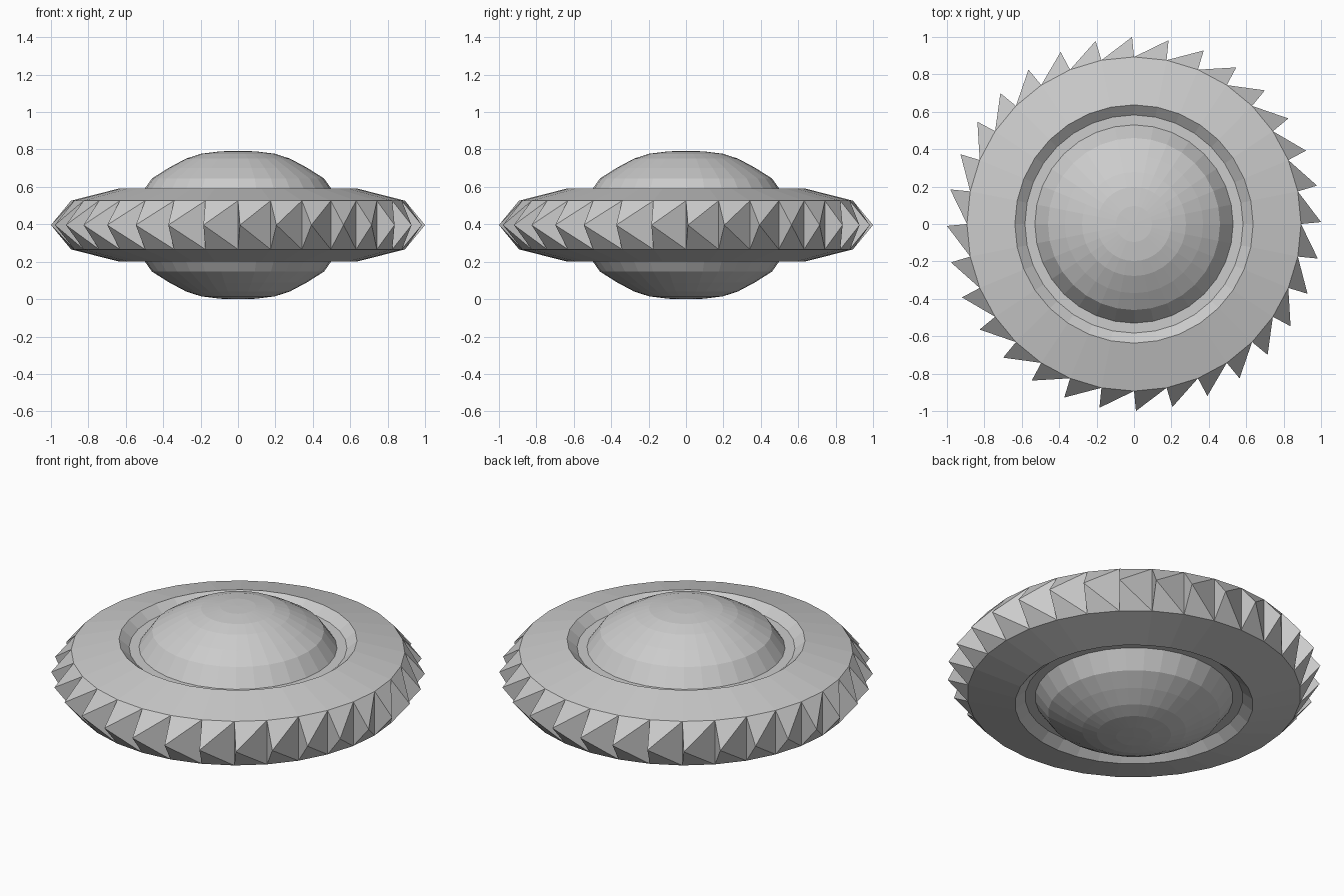
import bpy, bmesh, math
from mathutils import Vector

if "Cube" in bpy.data.objects:
    bpy.data.objects.remove(bpy.data.objects["Cube"])

SEG = 32            # sides around the axis, also the number of teeth
MID = 0.396         # height of the symmetry plane
STEP = math.tau / SEG

grey = bpy.data.materials.new("plain grey")
grey.diffuse_color = (0.6, 0.6, 0.6, 1)
grey.use_nodes = True
grey.node_tree.nodes["Principled BSDF"].inputs["Base Color"].default_value = grey.diffuse_color


def polar(r, angle, z):
    return Vector((r * math.cos(angle), r * math.sin(angle), MID + z))


def finish(name, bm):
    bmesh.ops.remove_doubles(bm, verts=bm.verts, dist=1e-5)
    mesh = bpy.data.meshes.new(name)
    bm.to_mesh(mesh)
    bm.free()
    mesh.materials.append(grey)
    obj = bpy.data.objects.new(name, mesh)
    bpy.context.collection.objects.link(obj)
    return obj


def revolve(name, profile, side):
    """Revolve an (r, z) profile running inwards-out; side -1 mirrors it below."""
    bm = bmesh.new()
    for i in range(SEG):
        a, b = i * STEP, (i + 1) * STEP
        for (r0, z0), (r1, z1) in zip(profile, profile[1:]):
            pts = [polar(r0, a, z0 * side), polar(r1, a, z1 * side),
                   polar(r1, b, z1 * side), polar(r0, b, z0 * side)]
            if r0 == 0:
                pts.pop()
            if side < 0:
                pts.reverse()
            bm.faces.new([bm.verts.new(p) for p in pts])
    return finish(name, bm)


# Domes, and the grooved collars that carry the teeth
dome = [(0, .396), (.096, .394), (.198, .381), (.278, .355),
        (.37, .306), (.46, .249), (.53, .15)]
collar = [(.53, .15), (.583, .15), (.637, .195), (.893, .13)]
for side, label in ((1, "upper"), (-1, "lower")):
    revolve(label + "_dome", dome, side)
    revolve(label + "_collar", collar, side)

# Sawtooth rim: each rim panel is pulled out to a point beside its first edge
bm = bmesh.new()
for i in range(SEG):
    a, b = i * STEP, (i + 1) * STEP
    tip = polar(1.0, a + math.radians(0.6), 0)
    base = [polar(.893, a, -.13), polar(.893, b, -.13),
            polar(.893, b, .13), polar(.893, a, .13)]
    for p, q in zip(base, base[1:] + base[:1]):
        bm.faces.new([bm.verts.new(v) for v in (p, q, tip)])
finish("sawtooth_rim", bm)
